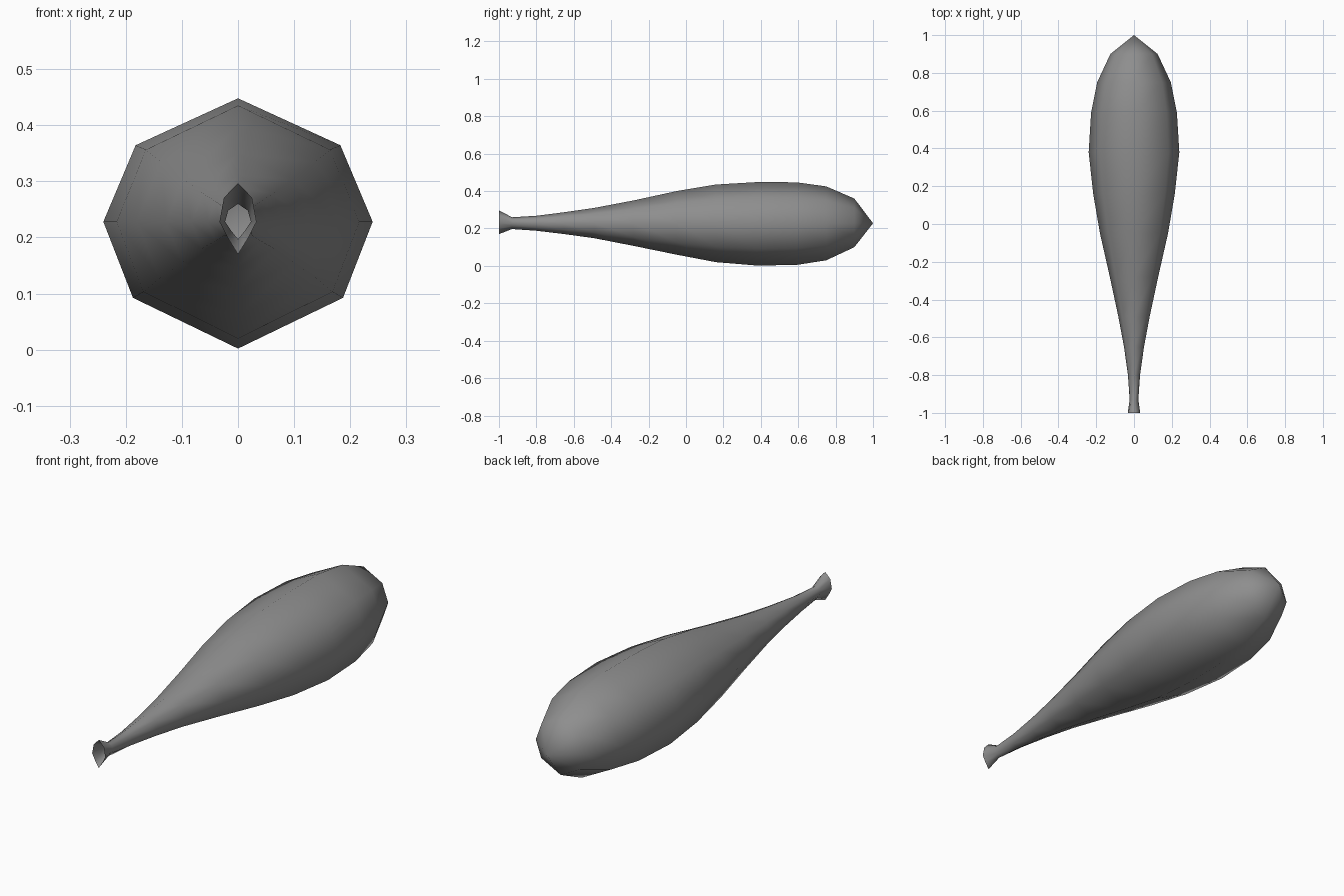
import bpy
import bmesh

cube = bpy.data.objects.get("Cube")
if cube:
    bpy.data.objects.remove(cube, do_unlink=True)

# Single rubber colour
rubber = bpy.data.materials.new("grey rubber")
rubber.use_nodes = True
grey = (0.27, 0.27, 0.27, 1.0)
rubber.diffuse_color = grey
rubber.node_tree.nodes["Principled BSDF"].inputs["Base Color"].default_value = grey

AXIS = 0.228
# Stations along the body: y, half width, top z, bottom z
STATIONS = [
    (-1.0, 0.033, 0.297, 0.17),
    (-0.93, 0.023, 0.26, 0.197),
    (-0.8, 0.032, 0.268, 0.188),
    (-0.65, 0.053, 0.287, 0.17),
    (-0.49, 0.083, 0.31, 0.148),
    (-0.28, 0.128, 0.35, 0.107),
    (-0.05, 0.18, 0.4, 0.06),
    (0.16, 0.216, 0.435, 0.02),
    (0.38, 0.24, 0.448, 0.002),
    (0.59, 0.227, 0.447, 0.005),
    (0.75, 0.195, 0.425, 0.03),
    (0.9, 0.125, 0.36, 0.1),
]


def ring(bm, y, w, top, bottom, low_x, low_z):
    """Eight-sided cross-section, a little fuller below than above."""
    up, down = top - AXIS, AXIS - bottom
    half = [(0, up), (0.76 * w, 0.62 * up), (w, 0),
            (low_x * w, -low_z * down), (0, -down)]
    points = half + [(-x, z) for x, z in half[3:0:-1]]
    return [bm.verts.new((x, y, AXIS + z)) for x, z in points]


# Inflated body, open at the flared mouth and closed to a tip at the back
bm = bmesh.new()
rings = []
for i, station in enumerate(STATIONS):
    low = (0.55, 0.5) if i < 2 else (0.78, 0.6)
    rings.append(ring(bm, *station, *low))
for a, b in zip(rings, rings[1:]):
    for k in range(8):
        n = (k + 1) % 8
        bm.faces.new((a[k], a[n], b[n], b[k]))
tip = bm.verts.new((0, 1, AXIS))
for k in range(8):
    bm.faces.new((rings[-1][k], rings[-1][(k + 1) % 8], tip))
bmesh.ops.recalc_face_normals(bm, faces=bm.faces)
# The open shell must face outwards
bm.normal_update()
if sum(f.normal.dot(f.calc_center_median() - tip.co * 0.4) for f in bm.faces) < 0:
    bmesh.ops.reverse_faces(bm, faces=bm.faces)
for face in bm.faces:
    face.smooth = True

mesh = bpy.data.meshes.new("balloon_body")
bm.to_mesh(mesh)
bm.free()
mesh.materials.append(rubber)
bpy.context.collection.objects.link(bpy.data.objects.new("balloon_body", mesh))
